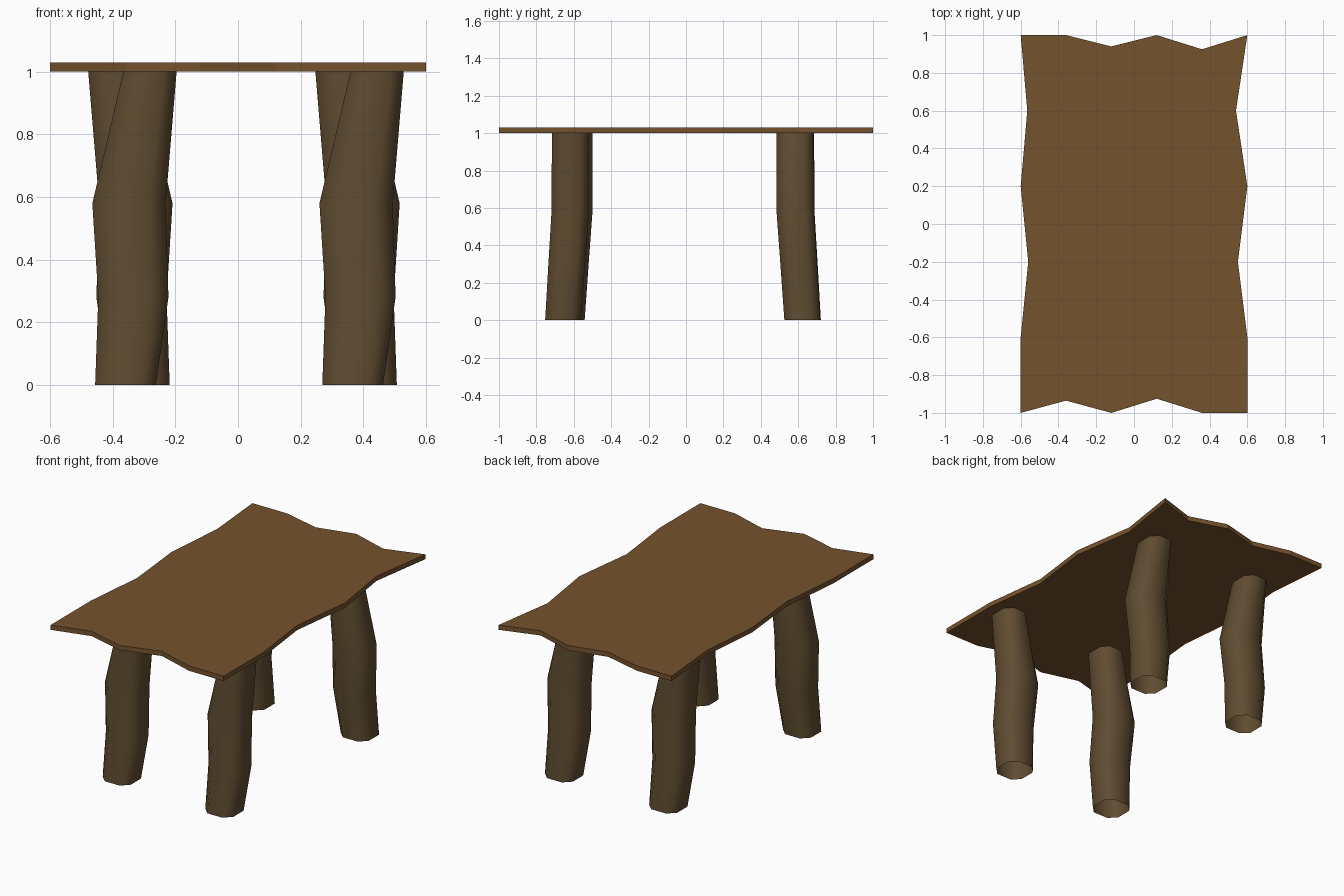
import bpy, bmesh, math

if "Cube" in bpy.data.objects:
    bpy.data.objects.remove(bpy.data.objects["Cube"])


def material(name, rgb):
    m = bpy.data.materials.new(name)
    m.diffuse_color = (*rgb, 1)
    m.use_nodes = True
    m.node_tree.nodes["Principled BSDF"].inputs["Base Color"].default_value = m.diffuse_color
    return m


def make_object(name, bm, mat):
    bmesh.ops.recalc_face_normals(bm, faces=bm.faces)
    me = bpy.data.meshes.new(name)
    bm.to_mesh(me)
    bm.free()
    me.materials.append(mat)
    ob = bpy.data.objects.new(name, me)
    bpy.context.collection.objects.link(ob)
    return ob


top_wood = material("warm brown wood", (0.178, 0.084, 0.026))
leg_wood = material("dark bark brown", (0.117, 0.073, 0.030))

# Tabletop: live-edge outline, extruded upwards
outline = [(-0.6, -1), (-0.36, -0.935), (-0.12, -1), (0.12, -0.925), (0.36, -1),
           (0.6, -1), (0.6, -0.6), (0.55, -0.2), (0.6, 0.2), (0.54, 0.6),
           (0.6, 1), (0.36, 0.925), (0.12, 1), (-0.12, 0.94), (-0.36, 1),
           (-0.6, 1), (-0.565, 0.6), (-0.6, 0.2), (-0.56, -0.2), (-0.6, -0.6)]
bm = bmesh.new()
face = bm.faces.new([bm.verts.new((x, y, 1.0)) for x, y in outline])
ext = bmesh.ops.extrude_face_region(bm, geom=[face], use_keep_orig=True)
for v in ext["geom"]:
    if isinstance(v, bmesh.types.BMVert):
        v.co.z = 1.03
make_object("tabletop", bm, top_wood)

# Crooked leg: rounded-square rings as (z, centre x, centre y, half width x, half width y)
RINGS = [(0.0, -0.022, -0.035, 0.097, 0.096),
         (0.28, 0.003, -0.017, 0.112, 0.098),
         (0.58, -0.011, 0.003, 0.117, 0.100),
         (1.0, 0.056, 0.004, 0.085, 0.099)]
CORNER = 0.53
SECTION = [(1, -CORNER), (1, CORNER), (CORNER, 1), (-CORNER, 1),
           (-1, CORNER), (-1, -CORNER), (-CORNER, -1), (CORNER, -1)]


def leg(name, x, y, turn):
    # open-ended tube; turn is 1 or -1 for a half turn about z
    bm = bmesh.new()
    loops = [[bm.verts.new((x + turn * (cx + sx * hx), y + turn * (cy + sy * hy), z))
              for sx, sy in SECTION] for z, cx, cy, hx, hy in RINGS]
    n = len(SECTION)
    for low, high in zip(loops, loops[1:]):
        for i in range(n):
            j = (i + 1) % n
            bm.faces.new((low[i], low[j], high[j], high[i]))
    ob = make_object(name, bm, leg_wood)
    bpy.ops.object.select_all(action='DESELECT')
    ob.select_set(True)
    bpy.context.view_layer.objects.active = ob
    bpy.ops.object.shade_smooth_by_angle(angle=math.radians(65))


leg("front_left_leg", -0.337, -0.603, 1)
leg("front_right_leg", 0.388, -0.622, 1)
leg("back_left_leg", -0.337, 0.590, -1)
leg("back_right_leg", 0.388, 0.587, -1)
